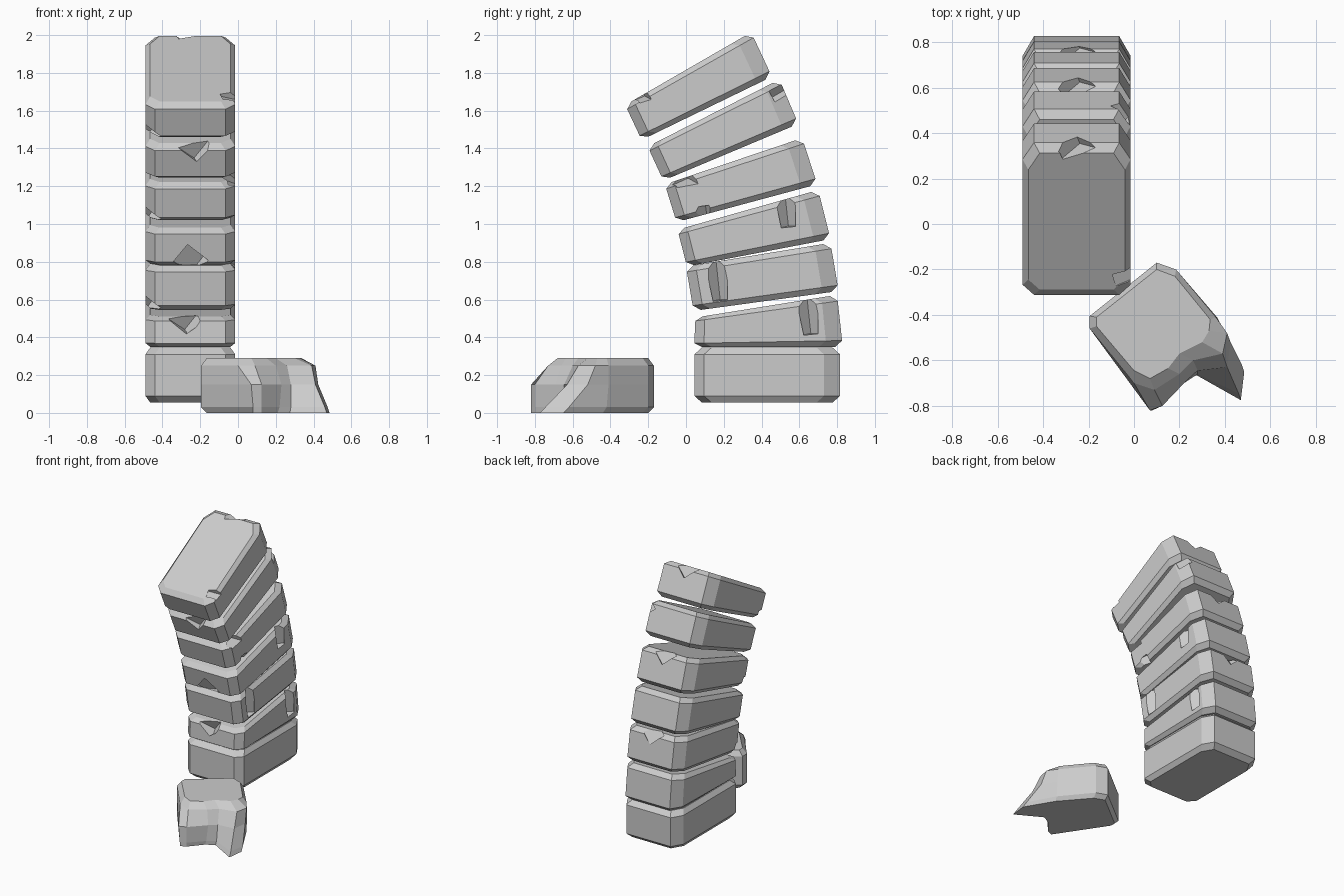
import bpy, bmesh
from mathutils import Vector, Matrix, Euler

if "Cube" in bpy.data.objects:
    bpy.data.objects.remove(bpy.data.objects["Cube"])

X0, X1 = -0.49, -0.015   # width of the standing stones


def new_object(name, bm):
    bmesh.ops.recalc_face_normals(bm, faces=bm.faces[:])
    me = bpy.data.meshes.new(name)
    bm.to_mesh(me)
    bm.free()
    ob = bpy.data.objects.new(name, me)
    bpy.context.collection.objects.link(ob)
    return ob


def loft(name, rings):
    """Closed solid through rings with equal point counts."""
    bm = bmesh.new()
    vs = [[bm.verts.new(p) for p in r] for r in rings]
    n = len(rings[0])
    for a, b in zip(vs, vs[1:]):
        for i in range(n):
            j = (i + 1) % n
            bm.faces.new((a[i], a[j], b[j], b[i]))
    bm.faces.new(vs[0][::-1])
    bm.faces.new(vs[-1])
    return new_object(name, bm)


def on_quad(quad, x, u, v):
    a, b, c, d = [Vector(p) for p in quad]
    p = a.lerp(b, u).lerp(d.lerp(c, u), v)
    return Vector((x, p.x, p.y))


def stone(name, quad):
    """Wedge stone with chamfered edges: u runs front to back, v upward."""
    rings = []
    for v, dx, du in ((0, .025, .05), (.12, 0, 0), (.88, 0, 0), (1, .025, .05)):
        l, r, f, k = X0 + dx, X1 - dx, du, 1 - du
        cx, cu = .05, .11
        plan = [(l + cx, f), (r - cx, f), (r, f + cu * .6), (r, k - cu),
                (r - cx, k), (l + cx, k), (l, k - cu), (l, f + cu * .6)]
        rings.append([on_quad(quad, x, u, v) for x, u in plan])
    return loft(name, rings)


def chip(ob, loc, size, rot):
    """Knock a chip out of a stone with a tilted box."""
    bm = bmesh.new()
    bmesh.ops.create_cube(bm, size=1)
    m = Matrix.Translation(loc) @ Euler(rot).to_matrix().to_4x4() @ Matrix.Diagonal((*size, 1))
    bmesh.ops.transform(bm, matrix=m, verts=bm.verts[:])
    cutter = new_object("chip_cutter", bm)
    cutter.hide_render = True
    mod = ob.modifiers.new("chip", 'BOOLEAN')
    mod.operation, mod.solver, mod.object = 'DIFFERENCE', 'EXACT', cutter
    dg = bpy.context.evaluated_depsgraph_get()
    me = bpy.data.meshes.new_from_object(ob.evaluated_get(dg))
    ob.modifiers.clear()
    ob.data = me
    bpy.data.objects.remove(cutter)


# Side outlines (y, z): front-bottom, back-bottom, back-top, front-top
quads = [
    [(.045, .055), (.815, .055), (.815, .345), (.045, .345)],
    [(.043, .350), (.830, .350), (.800, .625), (.050, .505)],
    [(.040, .540), (.808, .645), (.765, .900), (.000, .775)],
    [(.005, .775), (.765, .920), (.700, 1.18), (-.045, .970)],
    [(-.050, 1.01), (.695, 1.21), (.615, 1.455), (-.112, 1.21)],
    [(-.120, 1.23), (.595, 1.53), (.495, 1.765), (-.203, 1.41)],
    [(-.235, 1.445), (.455, 1.78), (.345, 2.015), (-.322, 1.63)],
]

# Chips per stone: x, u, v, box size, tilt
right_groove = ((.07, .07, .22), (.15, 0, .78))
front_notch = ((.13, .08, .12), (.5, .5, .6))
back_notch = ((.12, .09, .13), (.6, .5, .7))
corner_chip = ((.10, .12, .12), (.5, .4, .8))
chips = {
    1: [(X1, .79, .7, *right_groove), (-.28, 0, .98, *front_notch)],
    2: [(X1, .2, .6, *right_groove), (X0, .02, 0, *corner_chip), (-.25, 1, 1, *back_notch)],
    3: [(X1, .76, .85, *right_groove), (-.25, 0, .15, *front_notch)],
    4: [(X1, .14, 1, (.1, .1, .08), (.4, .3, .6)), (X1, .2, .03, (.06, .07, .07), (.4, .3, .7)),
        (X0, .02, 0, *corner_chip), (-.25, 1, 1, *back_notch)],
    5: [(-.23, 0, 1, *front_notch), (X1, 1, .8, *corner_chip)],
    6: [(X1, .14, 1, (.14, .06, .07), (.4, .2, .4)), (X0, .02, 0, *corner_chip),
        (-.25, 1, 1, *back_notch)],
}
for i, q in enumerate(quads):
    ob = stone(f"arch_stone_{i + 1}", q)
    for x, u, v, size, rot in chips.get(i, []):
        chip(ob, on_quad(q, x, u, v), size, rot)

# Fallen stone with a broken, splintered end
levels = [
    (0, [(-.165, -.41), (-.165, -.45), (.08, -.82), (.125, -.80), (.21, -.70), (.275, -.665),
         (.47, -.775), (.485, -.65), (.36, -.44), (.18, -.23), (.10, -.20)]),
    (.03, [(-.195, -.405), (-.195, -.46), (.08, -.82), (.125, -.80), (.22, -.70), (.28, -.66),
           (.46, -.745), (.475, -.62), (.365, -.42), (.185, -.20), (.10, -.17)]),
    (.15, [(-.195, -.405), (-.195, -.46), (.07, -.82), (.125, -.80), (.23, -.69), (.28, -.645),
           (.41, -.63), (.425, -.52), (.365, -.41), (.185, -.20), (.10, -.17)]),
    (.25, [(-.195, -.405), (-.195, -.46), (.00, -.70), (.09, -.73), (.20, -.66), (.26, -.60),
           (.39, -.57), (.41, -.48), (.36, -.41), (.185, -.20), (.10, -.17)]),
    (.29, [(-.165, -.41), (-.165, -.45), (.00, -.645), (.07, -.68), (.15, -.635), (.20, -.57),
           (.30, -.52), (.33, -.47), (.335, -.42), (.18, -.23), (.10, -.20)]),
]
loft("fallen_stone", [[(x, y, z) for x, y in pts] for z, pts in levels])
